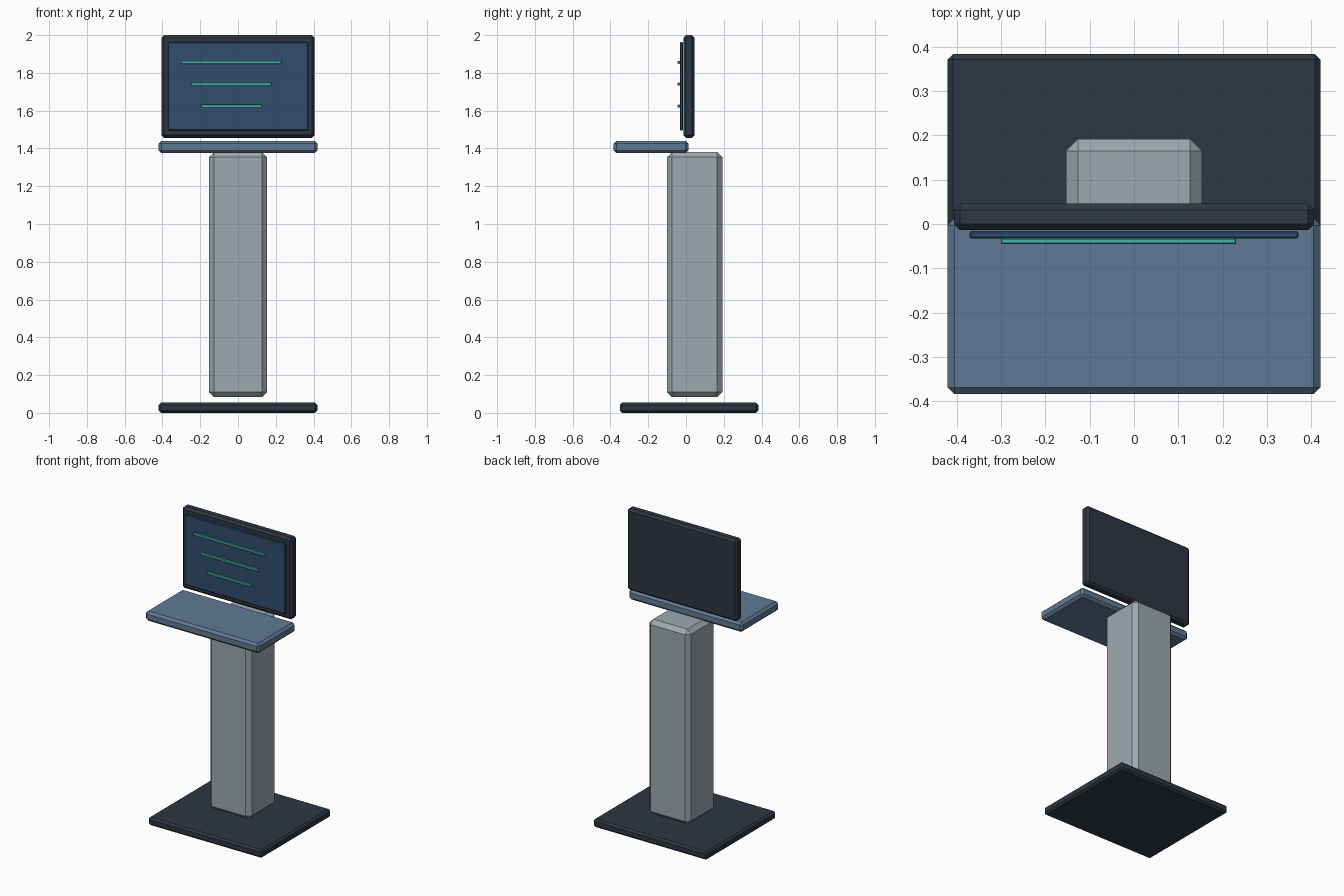
import bpy
import bmesh
from mathutils import Vector

if "Cube" in bpy.data.objects:
    bpy.data.objects.remove(bpy.data.objects["Cube"])


def material(name, rgb):
    m = bpy.data.materials.new(name)
    m.diffuse_color = (*rgb, 1)
    m.use_nodes = True
    m.node_tree.nodes["Principled BSDF"].inputs["Base Color"].default_value = m.diffuse_color
    return m


dark = material("dark_slate", (0.028, 0.038, 0.055))
blue = material("steel_blue", (0.115, 0.195, 0.30))
glass = material("screen_navy", (0.03, 0.075, 0.155))
teal = material("teal", (0.06, 0.45, 0.40))
metal = material("pale_metal", (0.34, 0.40, 0.43))


def box(name, x, y, z, chamfer, mat):
    """Chamfered box spanning the given (min, max) ranges."""
    lo, hi = Vector((x[0], y[0], z[0])), Vector((x[1], y[1], z[1]))
    size = hi - lo
    bm = bmesh.new()
    bmesh.ops.create_cube(bm, size=1)
    bmesh.ops.scale(bm, vec=size, verts=bm.verts)
    bmesh.ops.bevel(bm, geom=bm.edges[:], offset=chamfer, segments=1,
                    profile=0.5, affect='EDGES')
    mesh = bpy.data.meshes.new(name)
    bm.to_mesh(mesh)
    bm.free()
    mesh.materials.append(mat)
    obj = bpy.data.objects.new(name, mesh)
    obj.location = (lo + hi) / 2
    bpy.context.collection.objects.link(obj)
    return obj


# Floor plate and pedestal
box("base_plate", (-0.42, 0.42), (-0.35, 0.383), (0, 0.054), 0.012, dark)
box("column", (-0.153, 0.153), (-0.10, 0.192), (0.083, 1.382), 0.027, metal)

# Counter shelf
box("shelf", (-0.42, 0.42), (-0.383, 0.012), (1.375, 1.44), 0.015, blue)

# Display housing and its screen
box("display_housing", (-0.406, 0.406), (-0.014, 0.046), (1.456, 2.0), 0.014, dark)
box("screen", (-0.371, 0.371), (-0.033, -0.016), (1.496, 1.963), 0.004, glass)

# Raised lines on the screen, shrinking downwards
for i in range(3):
    zc = 1.856 - 0.116 * i
    box(f"screen_line_{i + 1}", (-0.30 + 0.052 * i, 0.23 - 0.052 * i),
        (-0.045, -0.033), (zc - 0.008, zc + 0.008), 0.002, teal)
